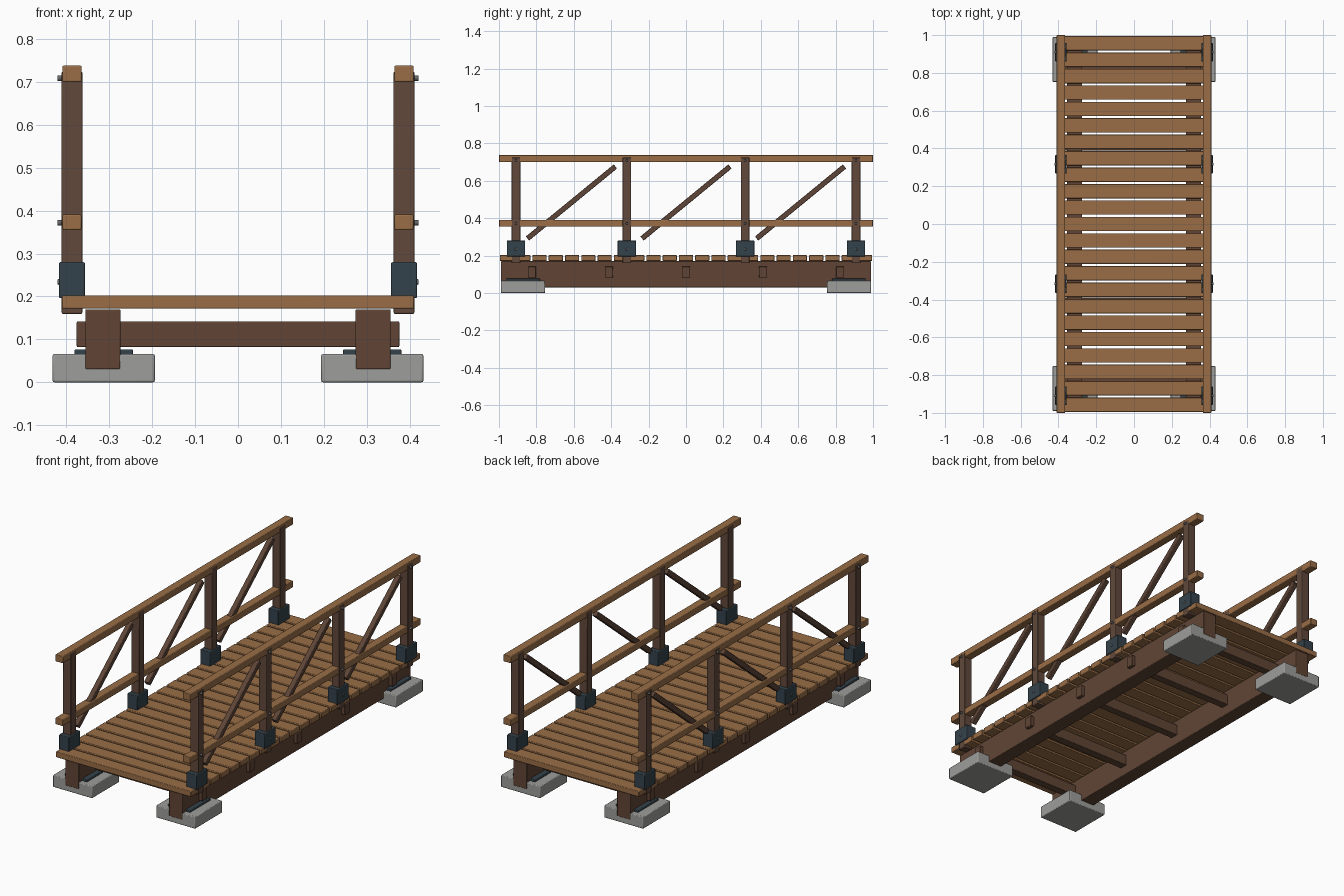
import bpy
from math import atan2, hypot, pi

cube = bpy.data.objects.get("Cube")
if cube:
    bpy.data.objects.remove(cube, do_unlink=True)


def material(name, rgb, metallic=0.0):
    m = bpy.data.materials.new(name)
    m.use_nodes = True
    m.diffuse_color = (*rgb, 1)
    bsdf = m.node_tree.nodes["Principled BSDF"]
    bsdf.inputs["Base Color"].default_value = (*rgb, 1)
    bsdf.inputs["Roughness"].default_value = 0.8
    return m


plank_wood = material("plank wood", (0.32, 0.155, 0.062))
beam_wood = material("beam wood", (0.12, 0.06, 0.036))
post_wood = material("post wood", (0.12, 0.066, 0.043))
brace_wood = material("brace wood", (0.11, 0.058, 0.038))
concrete = material("concrete", (0.34, 0.34, 0.33))
dark_steel = material("dark steel", (0.034, 0.055, 0.07))
bolt_steel = material("bolt steel", (0.14, 0.14, 0.14))


def box(name, centre, size, mat, bevel=0.003, tilt=0.0):
    """Softly bevelled box, optionally tilted about the x axis."""
    bpy.ops.mesh.primitive_cube_add(size=1, location=centre, rotation=(tilt, 0, 0))
    ob = bpy.context.object
    ob.name = name
    ob.scale = size
    bpy.ops.object.transform_apply(location=False, rotation=False, scale=True)
    mod = ob.modifiers.new("soft edges", "BEVEL")
    mod.width = bevel
    mod.segments = 2
    ob.data.materials.append(mat)
    bpy.ops.object.shade_smooth_by_angle()
    return ob


def bolt(name, x, y, z, side):
    """Domed bolt head facing outwards."""
    bpy.ops.mesh.primitive_cylinder_add(vertices=10, radius=0.007, depth=0.02,
                                        location=(side * (x - 0.01), y, z),
                                        rotation=(0, pi / 2, 0))
    ob = bpy.context.object
    ob.name = name
    mod = ob.modifiers.new("dome", "BEVEL")
    mod.width = 0.003
    mod.segments = 2
    ob.data.materials.append(bolt_steel)
    bpy.ops.object.shade_smooth_by_angle()


# Deck planks
PLANKS = 23
for i in range(PLANKS):
    y = -0.957 + i * 1.914 / (PLANKS - 1)
    box(f"deck_plank_{i + 1}", (0, y, 0.187), (0.82, 0.076, 0.031), plank_wood)

# Cross beams running through the main beams
for i in range(5):
    box(f"cross_beam_{i + 1}", (0, -0.824 + i * 0.412, 0.112),
        (0.752, 0.044, 0.06), beam_wood)

post_ys = (-0.909, -0.316, 0.316, 0.909)
RAIL_X = 0.387

for side, label in ((1, "left"), (-1, "right")):
    x = side * RAIL_X

    # Main beam, footings and bearing pads
    box(f"main_beam_{label}", (side * 0.315, 0, 0.1), (0.082, 1.98, 0.14), beam_wood)
    for end, where in ((-1, "front"), (1, "back")):
        box(f"footing_{where}_{label}", (side * 0.313, end * 0.871, 0.033),
            (0.238, 0.236, 0.066), concrete, 0.004)
        box(f"bearing_pad_{where}_{label}", (side * 0.313, end * 0.871, 0.07),
            (0.136, 0.18, 0.014), dark_steel)

    # Handrail and middle rail
    box(f"handrail_{label}", (x, 0, 0.719), (0.045, 2.0, 0.038), plank_wood)
    box(f"middle_rail_{label}", (x, 0, 0.373), (0.044, 2.0, 0.036), plank_wood)

    # Posts with steel shoes and bolts
    for i, y in enumerate(post_ys):
        box(f"post_{label}_{i + 1}", (x, y, 0.442), (0.048, 0.046, 0.565), post_wood)
        box(f"post_shoe_{label}_{i + 1}", (x, y, 0.238), (0.06, 0.098, 0.084), dark_steel)
        for z in (0.234, 0.372, 0.709):
            bolt(f"bolt_{label}_{i + 1}", 0.421, y, z, side)

    # Diagonal braces between neighbouring posts
    run, rise = 0.47, 0.385
    for i in range(3):
        mid = (post_ys[i] + post_ys[i + 1]) / 2
        box(f"brace_{label}_{i + 1}", (x, mid, 0.484), (0.028, hypot(run, rise), 0.028),
            brace_wood, 0.003, atan2(rise, run))
